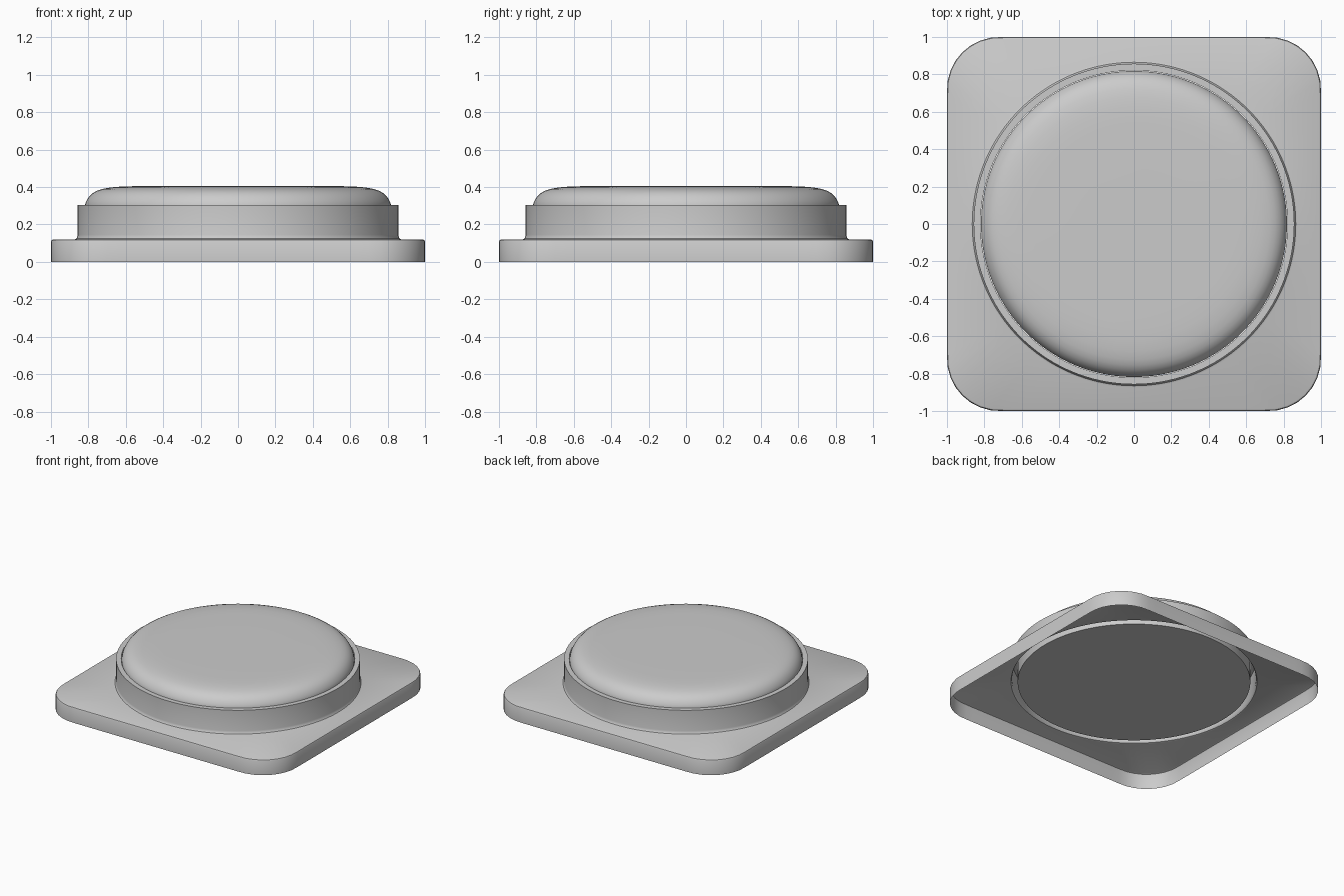
import bpy, bmesh, math

if "Cube" in bpy.data.objects:
    bpy.data.objects.remove(bpy.data.objects["Cube"])

N = 144


def circle(r, z):
    return [(r * math.cos(2 * math.pi * i / N), r * math.sin(2 * math.pi * i / N), z)
            for i in range(N)]


def rounded_square(h, r, z):
    # one point per angle on the outline of a square with corner radius r
    pts = []
    c = h - r
    for i in range(N):
        a = 2 * math.pi * i / N
        ux, uy = math.cos(a), math.sin(a)
        t = h / max(abs(ux), abs(uy))
        if min(abs(ux), abs(uy)) * t > c:
            b = c * (abs(ux) + abs(uy))
            t = b + math.sqrt(max(b * b - 2 * c * c + r * r, 0))
        pts.append((ux * t, uy * t, z))
    return pts


def loft(name, loops, cap_start=False, cap_end=False):
    bm = bmesh.new()
    rings = [[bm.verts.new(p) for p in loop] for loop in loops]
    for a, b in zip(rings, rings[1:]):
        for i in range(N):
            j = (i + 1) % N
            bm.faces.new((a[i], a[j], b[j], b[i]))
    if cap_start:
        bm.faces.new(rings[0][::-1])
    if cap_end:
        bm.faces.new(rings[-1])
    me = bpy.data.meshes.new(name)
    bm.to_mesh(me)
    bm.free()
    ob = bpy.data.objects.new(name, me)
    bpy.context.collection.objects.link(ob)
    bpy.ops.object.select_all(action='DESELECT')
    ob.select_set(True)
    bpy.context.view_layer.objects.active = ob
    bpy.ops.object.shade_smooth_by_angle(angle=math.radians(32))
    return ob


# base plate shell, open underneath, flowing through a small fillet into the collar
base = [rounded_square(1.0 - d, 0.28 - d, z)
        for d, z in ((0, 0), (0, 0.108), (0.004, 0.116), (0.012, 0.12))]
collar = [circle(r, z) for r, z in ((0.875, 0.12), (0.865, 0.124), (0.86, 0.132),
                                    (0.857, 0.145), (0.857, 0.305), (0.821, 0.305))]
loft("base_and_collar", base + collar)

# domed button with a flat underside
profile = [(0.818, 0.12), (0.818, 0.305), (0.811, 0.325), (0.798, 0.347), (0.779, 0.366),
           (0.755, 0.380), (0.725, 0.390), (0.68, 0.398), (0.62, 0.403), (0.54, 0.405),
           (0.3, 0.406)]
loft("button", [circle(r, z) for r, z in profile], True, True)
